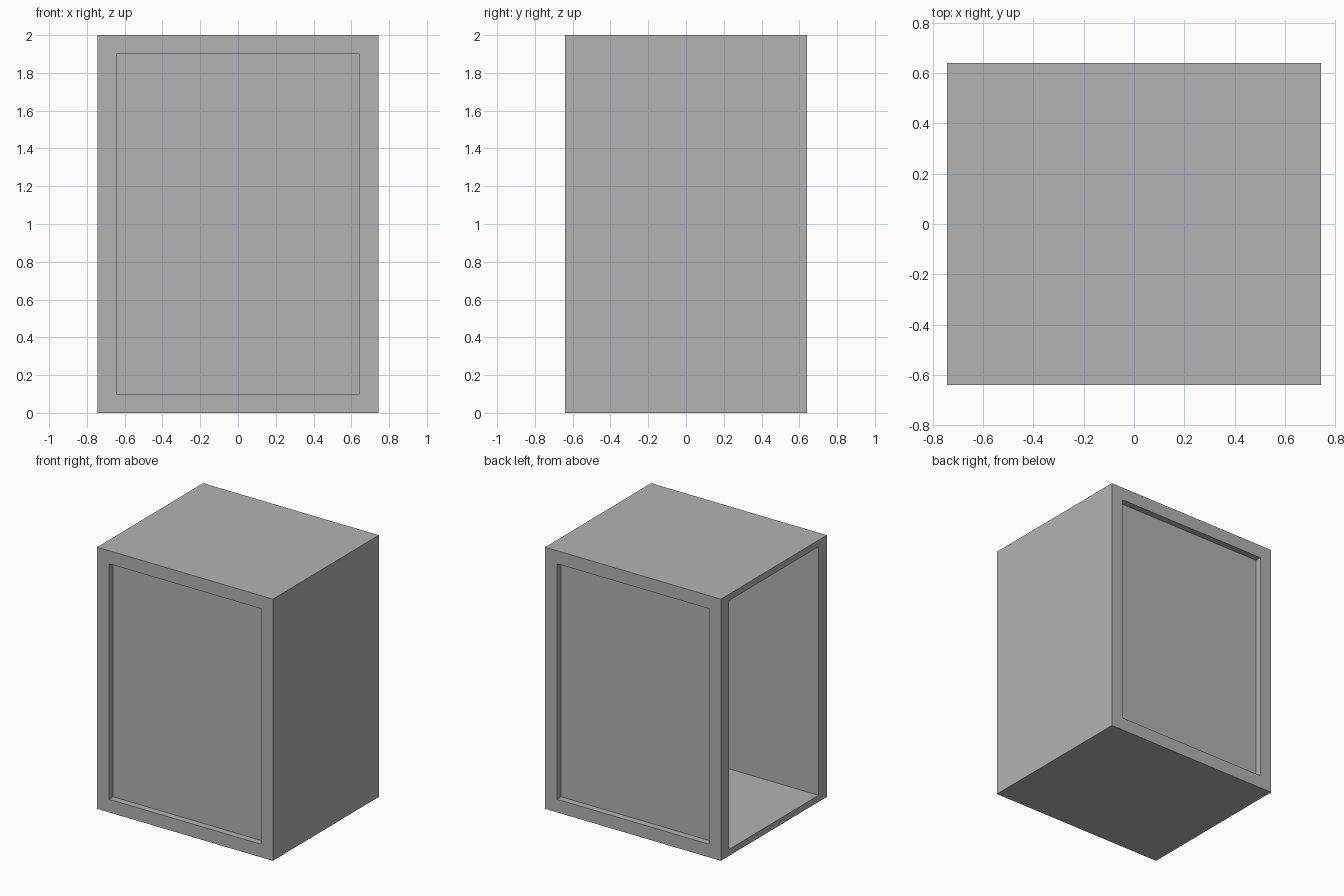
import bpy, bmesh
from math import copysign
from mathutils import Vector

WIDTH, DEPTH, HEIGHT = 1.486, 1.28, 2.0
RIM, WALL = 0.1, 0.05

if "Cube" in bpy.data.objects:
    bpy.data.objects.remove(bpy.data.objects["Cube"], do_unlink=True)

# Plain grey finish
grey = bpy.data.materials.new("plain_grey")
grey.use_nodes = True
colour = (0.448, 0.448, 0.448, 1)
grey.diffuse_color = colour
grey.node_tree.nodes["Principled BSDF"].inputs["Base Color"].default_value = colour

bm = bmesh.new()
bmesh.ops.create_cube(bm, size=1)
bmesh.ops.scale(bm, vec=(WIDTH, DEPTH, HEIGHT), verts=bm.verts)
bmesh.ops.translate(bm, vec=(0, 0, HEIGHT / 2), verts=bm.verts)
bm.normal_update()


def side_face(direction):
    return max(bm.faces, key=lambda f: f.normal.dot(direction) * f.calc_area())


def recess(direction, depth, spread_z=0.0):
    """Frame one side of the box and sink the framed area straight inwards."""
    direction = Vector(direction)
    face = side_face(direction)
    bmesh.ops.inset_region(bm, faces=[face], thickness=RIM, use_even_offset=True)
    for v in face.verts:
        v.co.z += copysign(spread_z, v.co.z - HEIGHT / 2)
    floor = bmesh.ops.extrude_discrete_faces(bm, faces=[face])["faces"][0]
    bmesh.ops.translate(bm, vec=direction * -depth, verts=floor.verts)
    bm.normal_update()


# Shallow panels on front and back
recess((0, -1, 0), WALL)
recess((0, 1, 0), WALL)
# Open side with a deep cavity, thinner above and below
recess((-1, 0, 0), WIDTH - WALL, RIM - WALL)

mesh = bpy.data.meshes.new("cabinet_shell")
bm.to_mesh(mesh)
bm.free()
mesh.materials.append(grey)
shell = bpy.data.objects.new("cabinet_shell", mesh)
bpy.context.collection.objects.link(shell)
